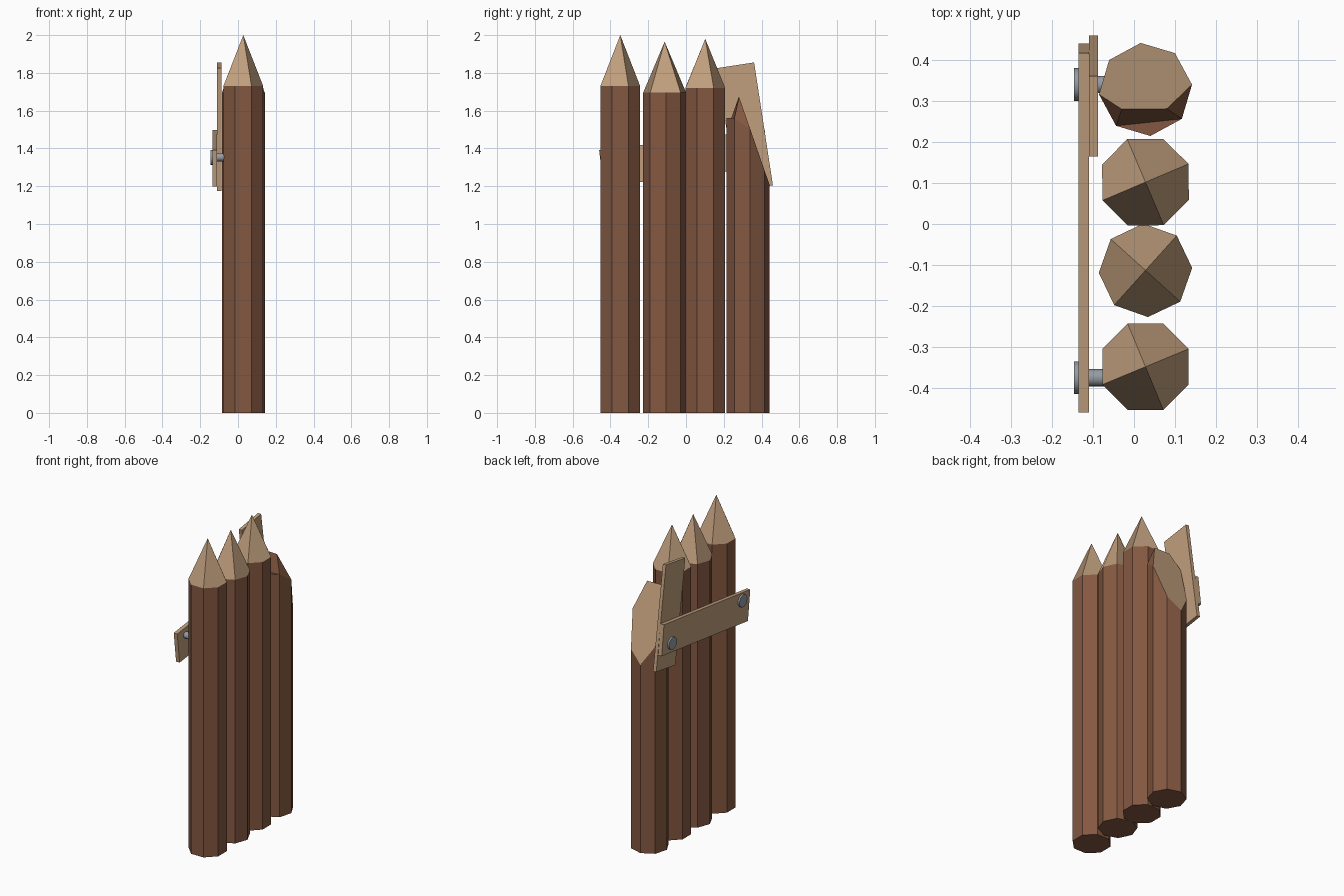
import bpy, bmesh
from math import cos, sin, radians, pi

if "Cube" in bpy.data.objects:
    bpy.data.objects.remove(bpy.data.objects["Cube"])


def material(name, rgb):
    m = bpy.data.materials.new(name)
    m.diffuse_color = (*rgb, 1)
    m.use_nodes = True
    m.node_tree.nodes["Principled BSDF"].inputs["Base Color"].default_value = m.diffuse_color
    return m


bark = material("bark", (0.23, 0.098, 0.053))
wood = material("cut_wood", (0.53, 0.345, 0.205))
iron = material("iron", (0.30, 0.33, 0.37))


def ring(cx, cy, r, turn, height):
    """Octagon whose corner heights come from a function of y."""
    pts = []
    for i in range(8):
        a = radians(turn + 45 * i)
        y = cy + r * sin(a)
        pts.append((cx + r * cos(a), y, height(i, y)))
    return pts


def log_object(name, bottom, top, extra, caps):
    """Eight-sided bark trunk; caps = (vertex indices, material slot) on top."""
    bm = bmesh.new()
    v = [bm.verts.new(p) for p in bottom + top + extra]
    bm.faces.new(v[7::-1])
    for i in range(8):
        j = (i + 1) % 8
        bm.faces.new((v[i], v[j], v[8 + j], v[8 + i]))
    for idx, slot in caps:
        bm.faces.new([v[i] for i in idx]).material_index = slot
    bmesh.ops.recalc_face_normals(bm, faces=bm.faces)
    me = bpy.data.meshes.new(name)
    bm.to_mesh(me)
    bm.free()
    me.materials.append(bark)
    me.materials.append(wood)
    ob = bpy.data.objects.new(name, me)
    bpy.context.collection.objects.link(ob)


# Three sharpened logs, each point carved with four broad facets
CX = 0.028
for n, (cy, turn, shoulder, tip) in enumerate(
        [(-0.348, 22.5, 1.73, 2.0), (-0.113, 48, 1.695, 1.965), (0.102, 23, 1.72, 1.98)], 1):
    bottom = ring(CX, cy, 0.114, turn, lambda i, y: 0)
    top = ring(CX, cy, 0.114, turn, lambda i, y: shoulder)
    caps = [((16, 8 + i, 9 + i, 8 + (i + 2) % 8), 1) for i in (0, 2, 4, 6)]
    log_object(f"pointed_log_{n}", bottom, top, [(CX, cy, tip)], caps)

# Broken log: a steep slanted cut up to a short ridge, bark in front of it
bottom = ring(CX, 0.328, 0.114, 6, lambda i, y: 0)
top = ring(CX, 0.328, 0.114, 6,
           lambda i, y: 1.675 - 2.88 * (y - 0.28) if i < 5 else 1.56)
ridge = [(-0.03, 0.28, 1.675), (0.08, 0.281, 1.673)]
log_object("broken_log", bottom, top, ridge,
           [((8, 9, 10, 11, 12, 16, 17), 1),
            ((12, 13, 16), 0), ((15, 8, 17), 0),
            ((13, 15, 17, 16), 0), ((13, 14, 15), 0)])


def plank(name, loc, size, tilt):
    bpy.ops.mesh.primitive_cube_add(size=1, location=loc, rotation=(radians(tilt), 0, 0))
    ob = bpy.context.object
    ob.name = name
    ob.scale = size
    ob.data.materials.append(wood)


# Cross rail and leaning plank on the back of the logs
plank("cross_rail", (-0.1225, -0.01, 1.348), (0.025, 0.883, 0.195), 7)
plank("leaning_plank", (-0.099, 0.3125, 1.515), (0.022, 0.198, 0.658), 8.7)


def rod(name, x0, x1, y, r):
    bpy.ops.mesh.primitive_cylinder_add(vertices=16, radius=r, depth=x1 - x0,
                                        location=((x0 + x1) / 2, y, 1.353),
                                        rotation=(0, pi / 2, 0))
    ob = bpy.context.object
    ob.name = name
    ob.data.materials.append(iron)
    bpy.ops.object.shade_smooth_by_angle()


# Bolts holding the rail
for n, y in enumerate((-0.375, 0.34), 1):
    rod(f"bolt_head_{n}", -0.146, -0.134, y, 0.04)
    rod(f"bolt_shaft_{n}", -0.136, -0.05, y, 0.021)
